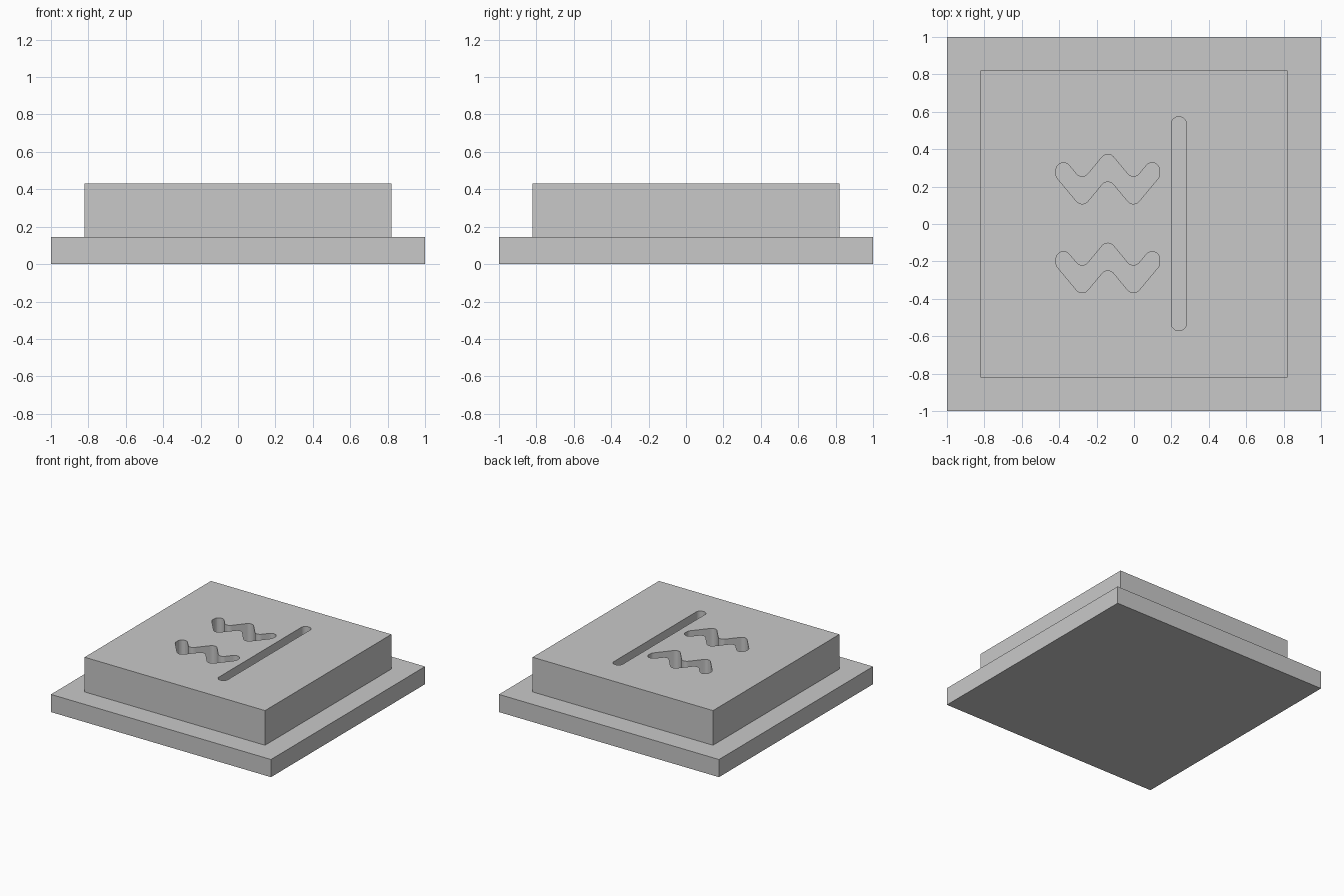
import bpy, bmesh
from math import tan
from mathutils import Vector

default_cube = bpy.data.objects.get("Cube")
if default_cube:
    bpy.data.objects.remove(default_cube, do_unlink=True)

BASE_TOP, BLOCK_TOP = 0.145, 0.43
COLOUR = (0.583, 0.583, 0.583, 1)

grey = bpy.data.materials.new("plain grey")
grey.use_nodes = True
grey.diffuse_color = COLOUR
grey.node_tree.nodes["Principled BSDF"].inputs["Base Color"].default_value = COLOUR


def rounded(corners, radius, steps=8):
    """Replace each sharp corner of a closed outline with an arc."""
    points = []
    for i, corner in enumerate(corners):
        p = Vector(corner)
        a = (Vector(corners[i - 1]) - p).normalized()
        b = (Vector(corners[(i + 1) % len(corners)]) - p).normalized()
        reach = radius / tan(a.angle(b) / 2)
        bisector = (a + b).normalized()
        centre = bisector * (reach / bisector.dot(a))
        u = (a * reach - centre).normalized()
        v = (b * reach - centre).normalized()
        for s in range(steps + 1):
            points.append(p + centre + u.slerp(v, s / steps) * radius)
    return points


def prism(name, outline, z0, z1):
    """Extrude a flat outline from z0 up to z1."""
    bm = bmesh.new()
    face = bm.faces.new([bm.verts.new((x, y, z0)) for x, y in outline])
    top = bmesh.ops.extrude_face_region(bm, geom=[face], use_keep_orig=True)["geom"]
    bmesh.ops.translate(bm, vec=(0, 0, z1 - z0),
                        verts=[g for g in top if isinstance(g, bmesh.types.BMVert)])
    bmesh.ops.recalc_face_normals(bm, faces=bm.faces[:])
    mesh = bpy.data.meshes.new(name)
    bm.to_mesh(mesh)
    bm.free()
    mesh.materials.append(grey)
    obj = bpy.data.objects.new(name, mesh)
    bpy.context.collection.objects.link(obj)
    return obj


def rectangle(x0, x1, y0, y1):
    return [(x0, y0), (x1, y0), (x1, y1), (x0, y1)]


def zigzag(cx, cy):
    """W-shaped outline, symmetric about cx, with blunt ends."""
    lower = [(-0.277, 0.253), (-0.137, 0.085), (0, 0.25)]
    upper = [(0, 0.395), (-0.137, 0.23), (-0.277, 0.398)]
    bottom = lower + [(-x, y) for x, y in lower[1::-1]]
    top = [(-x, y) for x, y in upper[:0:-1]] + upper
    return [(x + cx, y + cy) for x, y in bottom + top]


# Wide base plate and the raised block on it
prism("base_plate", rectangle(-1, 1, -1, 1), 0, BASE_TOP)
block = prism("raised_block", rectangle(-0.82, 0.82, -0.82, 0.82), BASE_TOP - 0.005, BLOCK_TOP)

# Openings cut through the block down to the base plate
openings = {
    "straight_slot": rounded(rectangle(0.2, 0.28, -0.57, 0.573), 0.038),
    "back_zigzag": rounded(zigzag(-0.14, 0), 0.04),
    "front_zigzag": rounded(zigzag(-0.14, -0.475), 0.04),
}
for name, outline in openings.items():
    cutter = prism(name + "_cutter", outline, 0.05, BLOCK_TOP + 0.1)
    cutter.hide_render = True
    cut = block.modifiers.new(name, "BOOLEAN")
    cut.operation = "DIFFERENCE"
    cut.solver = "EXACT"
    cut.object = cutter
    bpy.context.view_layer.objects.active = block
    bpy.ops.object.modifier_apply(modifier=cut.name)
    bpy.data.objects.remove(cutter, do_unlink=True)
